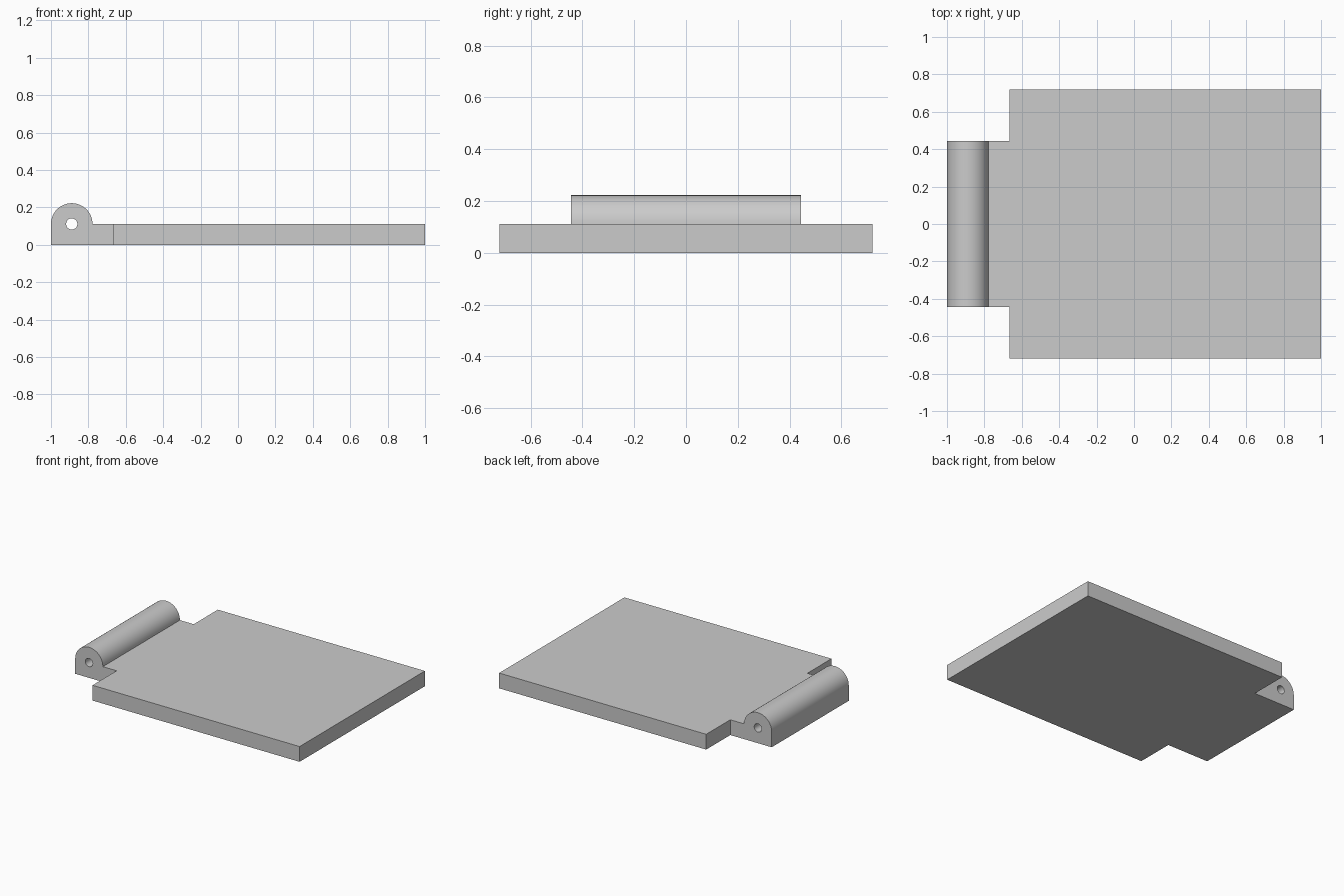
import bpy
import bmesh
from math import cos, sin, pi

cube = bpy.data.objects.get("Cube")
if cube:
    bpy.data.objects.remove(cube, do_unlink=True)

R = 1 / 9               # knuckle radius, also the plate thickness
PIN_R = 0.03            # pin hole radius
AXIS_X = -1 + R         # knuckle axis
PLATE_X = -1 + 3 * R    # inner edge of the plate
HALF_PLATE = 0.72
HALF_KNUCKLE = 0.443
SEGMENTS = 32

grey = bpy.data.materials.new("plain grey")
grey.use_nodes = True
colour = (0.6, 0.6, 0.6, 1)
grey.diffuse_color = colour
grey.node_tree.nodes["Principled BSDF"].inputs["Base Color"].default_value = colour


def arc(radius, start, end, count):
    """Points (x, z) around the knuckle axis."""
    angles = [start + (end - start) * i / count for i in range(count + 1)]
    return [(AXIS_X + radius * cos(a), R + radius * sin(a)) for a in angles]


def sweep(bm, loops, skip=()):
    """Wall faces between two matching closed loops."""
    n = len(loops[0])
    for i in range(n):
        if i not in skip:
            j = (i + 1) % n
            bm.faces.new((loops[0][i], loops[0][j], loops[1][j], loops[1][i]))


bm = bmesh.new()

# Plate: plan outline, left open where the knuckle tab joins it
plan = [(PLATE_X, -HALF_KNUCKLE), (PLATE_X, -HALF_PLATE), (1, -HALF_PLATE),
        (1, HALF_PLATE), (PLATE_X, HALF_PLATE), (PLATE_X, HALF_KNUCKLE)]
levels = [[bm.verts.new((x, y, z)) for x, y in plan] for z in (0, R)]
for level in levels:
    bm.faces.new(level)
sweep(bm, levels, skip=(len(plan) - 1,))

# Knuckle with tab: side profile and pin hole swept along y
profile = [(PLATE_X, R)] + arc(R, 0, pi, SEGMENTS) + [(-1, 0), (PLATE_X, 0)]
hole = arc(PIN_R, 0, 2 * pi, SEGMENTS)[:-1]
ends = (-HALF_KNUCKLE, HALF_KNUCKLE)
outer = [[bm.verts.new((x, y, z)) for x, z in profile] for y in ends]
inner = [[bm.verts.new((x, y, z)) for x, z in hole] for y in ends]
sweep(bm, outer, skip=(len(profile) - 1,))
sweep(bm, inner)

# End caps around the pin hole
for rings in zip(outer, inner):
    edges = []
    for ring in rings:
        for a, b in zip(ring, ring[1:] + ring[:1]):
            edges.append(bm.edges.get((a, b)) or bm.edges.new((a, b)))
    bmesh.ops.triangle_fill(bm, use_beauty=True, edges=edges)

# Weld the knuckle to the plate
bmesh.ops.remove_doubles(bm, verts=bm.verts[:], dist=0.0001)
bmesh.ops.recalc_face_normals(bm, faces=bm.faces[:])

mesh = bpy.data.meshes.new("hinge_plate")
bm.to_mesh(mesh)
bm.free()
mesh.materials.append(grey)
plate = bpy.data.objects.new("hinge_plate", mesh)
bpy.context.collection.objects.link(plate)

bpy.ops.object.select_all(action="DESELECT")
plate.select_set(True)
bpy.context.view_layer.objects.active = plate
bpy.ops.object.shade_smooth_by_angle()
